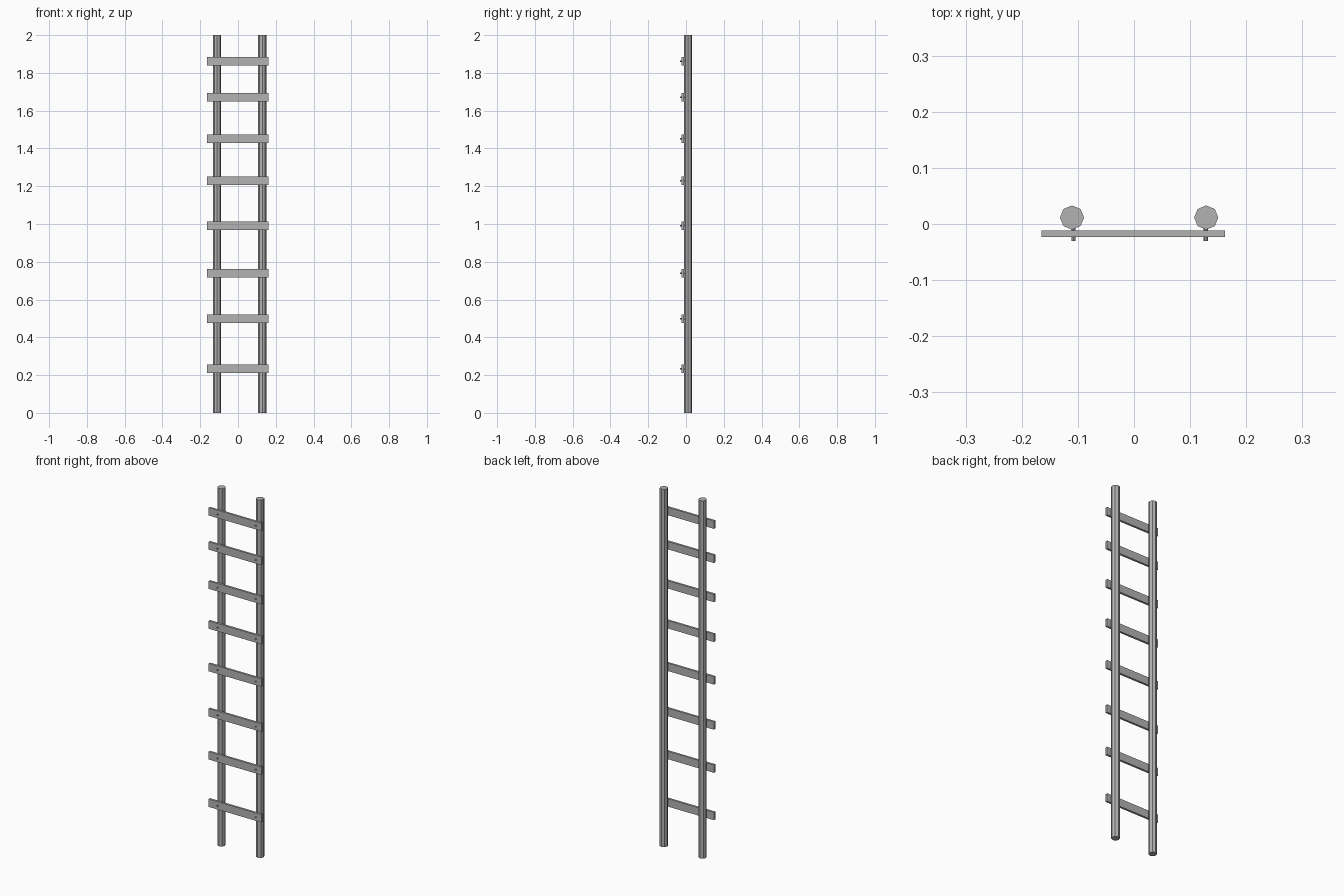
import bpy
import math

cube = bpy.data.objects.get("Cube")
if cube:
    bpy.data.objects.remove(cube, do_unlink=True)

grey = bpy.data.materials.new("plain_grey")
grey.use_nodes = True
colour = (0.45, 0.45, 0.45, 1)
grey.diffuse_color = colour
grey.node_tree.nodes["Principled BSDF"].inputs["Base Color"].default_value = colour


def finish(obj, name):
    obj.name = name
    obj.data.materials.append(grey)


def pole(name, x):
    bpy.ops.mesh.primitive_cylinder_add(vertices=8, radius=0.0215, depth=2,
                                        location=(x, 0.0115, 1))
    finish(bpy.context.object, name)


def rung(name, z):
    bpy.ops.mesh.primitive_cube_add(size=1, location=(-0.001, -0.0176, z))
    obj = bpy.context.object
    obj.scale = (0.327, 0.012, 0.044)
    bpy.ops.object.transform_apply(location=False, rotation=False, scale=True)
    finish(obj, name)


def nail(name, x, z):
    # Runs through the rung into the pole
    bpy.ops.mesh.primitive_cylinder_add(vertices=8, radius=0.0038, depth=0.030,
                                        location=(x, -0.0155, z),
                                        rotation=(math.pi / 2, 0, 0))
    finish(bpy.context.object, name)


# Upright poles
pole("right_pole", -0.1105)
pole("left_pole", 0.1287)

# Unevenly spaced rungs, each nailed to both poles
heights = [0.233, 0.498, 0.739, 0.991, 1.229, 1.452, 1.671, 1.862]
for i, z in enumerate(heights, 1):
    rung(f"rung_{i}", z)
    nail(f"right_nail_{i}", -0.108, z)
    nail(f"left_nail_{i}", 0.128, z)
